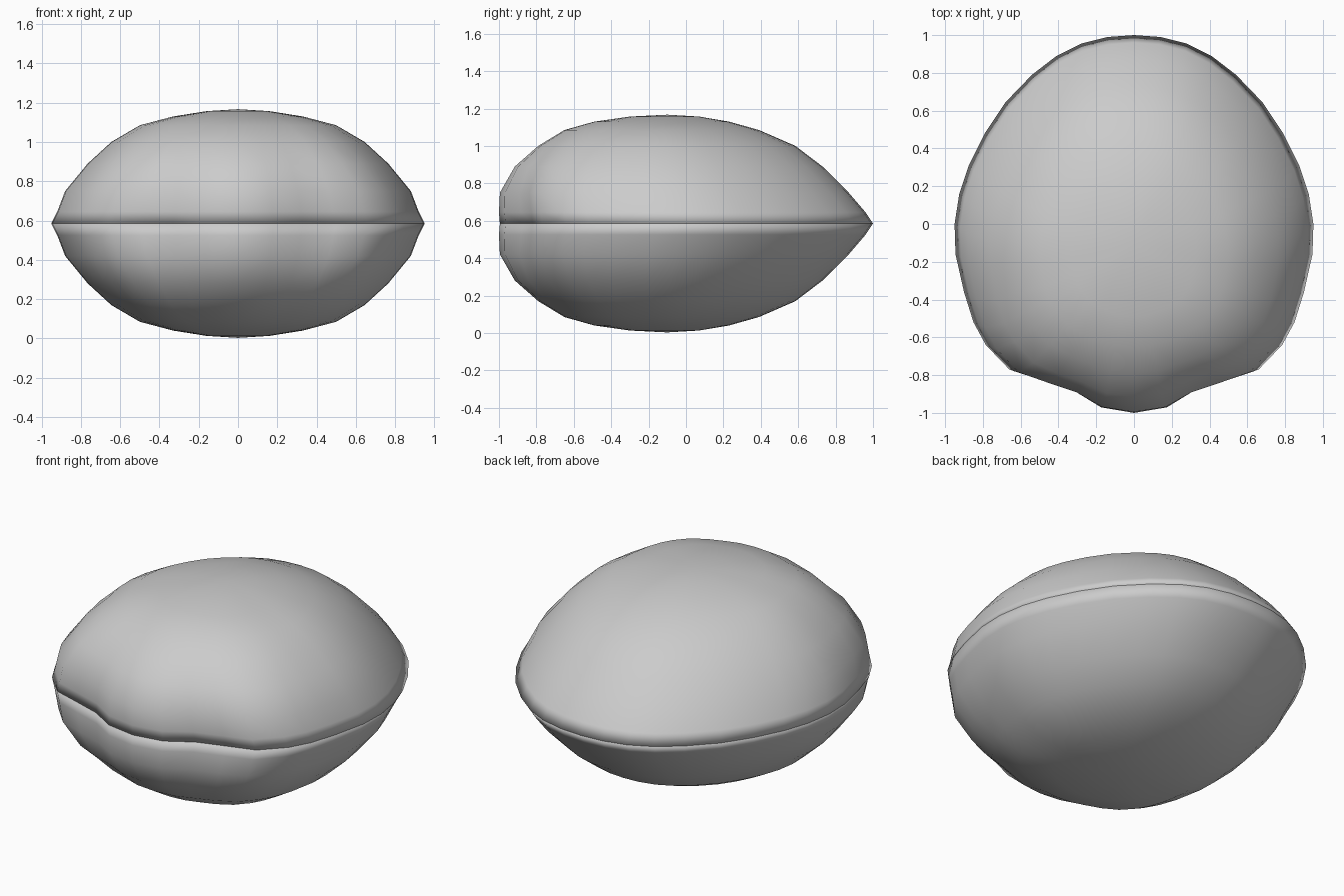
import bpy, bmesh, math

if "Cube" in bpy.data.objects:
    bpy.data.objects.remove(bpy.data.objects["Cube"])

SEAM = 0.585
grey = bpy.data.materials.new("shell_grey")
grey.diffuse_color = (0.6, 0.6, 0.6, 1)
grey.use_nodes = True
grey.node_tree.nodes["Principled BSDF"].inputs["Base Color"].default_value = grey.diffuse_color

# Right half of the rim outline, from the back hinge point round to the beak
half = [(0, 1), (.14, .99), (.28, .955), (.41, .89), (.54, .79), (.68, .645),
        (.79, .48), (.875, .31), (.925, .16), (.95, 0), (.945, -.16), (.9, -.36),
        (.85, -.52), (.785, -.64), (.66, -.77), (.5, -.82), (.33, -.875),
        (.18, -.965), (0, -.995)]
outline = half + [(-x, y) for x, y in half[-2:0:-1]]

# Rings: height above the seam, half width, front y, back y, strength of beak lobes
rings = [(0, .95, -.995, 1, 1), (.06, .92, -1, .96, 1), (.165, .88, -.995, .87, .9),
         (.305, .765, -.915, .73, .65), (.415, .645, -.79, .585, .4),
         (.5, .5, -.65, .39, .3), (.545, .33, -.49, .23, .25),
         (.572, .16, -.3, .07, .2)]


def ring_point(x, y, width, front, back, lobes):
    """Scale an outline point to a ring, fading the beak grooves upward."""
    mid = (front + back) / 2 * .9
    if y >= 0:
        return x / .95 * width, mid + y * (back - mid)
    u = min(abs(x) / .95, 1)
    smooth = -(1 - u ** 2.4) ** (1 / 2.4)
    v = lobes * y / .995 + (1 - lobes) * smooth
    return x / .95 * width, mid - v * (front - mid)


def make_shell(name, side):
    bm = bmesh.new()
    loops = []
    # Inner lip along the seam, then the outer rings
    loops.append([bm.verts.new((x * .9, y * .9, SEAM)) for x, y in outline])
    for h, width, front, back, lobes in rings:
        loop = []
        for x, y in outline:
            px, py = (x, y) if h == 0 else ring_point(x, y, width, front, back, lobes)
            loop.append(bm.verts.new((px, py, SEAM + side * h)))
        loops.append(loop)
    n = len(outline)
    for a, b in zip(loops, loops[1:]):
        for i in range(n):
            j = (i + 1) % n
            bm.faces.new((a[i], a[j], b[j], b[i]))
    # Crown
    apex = bm.verts.new((0, -.1, SEAM + side * .582))
    for i in range(n):
        bm.faces.new((loops[-1][i], loops[-1][(i + 1) % n], apex))
    bmesh.ops.recalc_face_normals(bm, faces=bm.faces)
    # Make sure the crown faces outward
    bm.normal_update()
    if apex.link_faces[0].normal.z * side < 0:
        bmesh.ops.reverse_faces(bm, faces=bm.faces)
    for f in bm.faces:
        f.smooth = True
    mesh = bpy.data.meshes.new(name)
    bm.to_mesh(mesh)
    bm.free()
    mesh.materials.append(grey)
    obj = bpy.data.objects.new(name, mesh)
    bpy.context.collection.objects.link(obj)
    return obj


make_shell("upper_shell", 1)
make_shell("lower_shell", -1)
